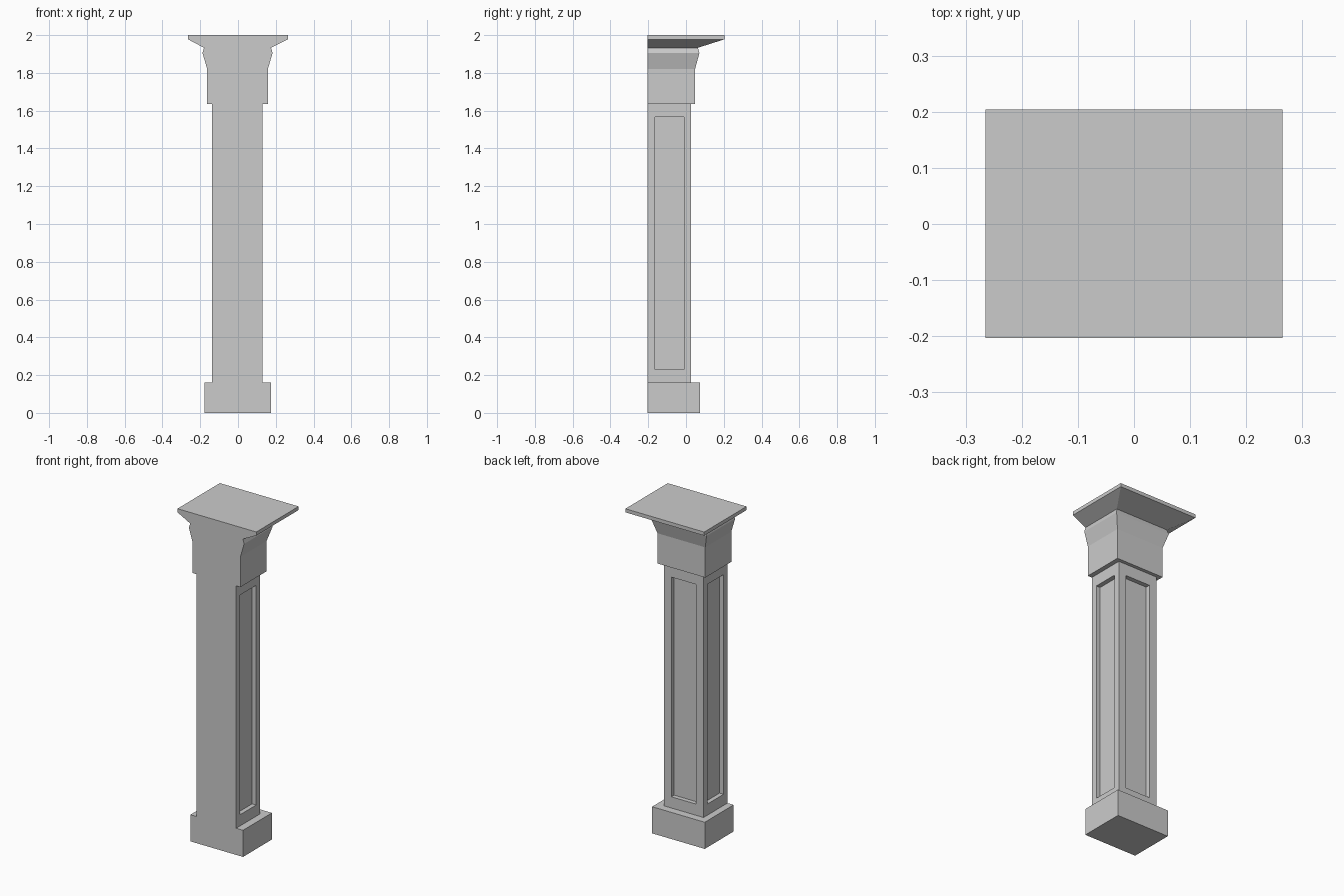
import bpy, bmesh

if "Cube" in bpy.data.objects:
    bpy.data.objects.remove(bpy.data.objects["Cube"])

BACK_WALL = -0.203   # flat front plane shared by every part


def make_object(bm, name):
    bmesh.ops.recalc_face_normals(bm, faces=bm.faces[:])
    mesh = bpy.data.meshes.new(name)
    bm.to_mesh(mesh)
    bm.free()
    obj = bpy.data.objects.new(name, mesh)
    bpy.context.collection.objects.link(obj)
    return obj


def stack(rings):
    """Loft rectangular rings (x0, x1, y_back, z); the front stays flat."""
    bm = bmesh.new()
    loops = []
    for x0, x1, y1, z in rings:
        loops.append([bm.verts.new(p) for p in (
            (x0, BACK_WALL, z), (x1, BACK_WALL, z), (x1, y1, z), (x0, y1, z))])
    for a, b in zip(loops, loops[1:]):
        for i in range(4):
            j = (i + 1) % 4
            bm.faces.new((a[i], a[j], b[j], b[i]))
    bm.faces.new(loops[0][::-1])
    bm.faces.new(loops[-1])
    bmesh.ops.recalc_face_normals(bm, faces=bm.faces[:])
    return bm


# Plinth
make_object(stack([(-0.178, 0.176, 0.074, 0), (-0.178, 0.176, 0.074, 0.162)]), "plinth")

# Shaft with recessed panels on the sides and back
bm = stack([(-0.137, 0.13, 0.027, 0.162), (-0.137, 0.13, 0.027, 1.636)])
bm.normal_update()
panels = [f for f in bm.faces if abs(f.normal.x) > 0.9 or f.normal.y > 0.9]
for face in panels:
    margin = 0.05 if face.normal.y > 0.9 else 0.038
    bmesh.ops.inset_individual(bm, faces=[face], thickness=margin, use_even_offset=True)
    for v in face.verts:
        v.co.z = 0.23 if v.co.z < 1 else 1.566
    bm.normal_update()
    # push the panel inwards with straight walls
    inward = -face.normal * 0.027
    new = bmesh.ops.extrude_discrete_faces(bm, faces=[face])["faces"][0]
    rim = list(new.verts)
    bmesh.ops.translate(bm, verts=rim, vec=inward)
make_object(bm, "shaft")

# Capital: plain block, flared moulding, then the sloped overhanging top
make_object(stack([
    (-0.163, 0.158, 0.048, 1.636),
    (-0.163, 0.158, 0.048, 1.82),
    (-0.188, 0.183, 0.071, 1.905),
    (-0.180, 0.175, 0.063, 1.933),
    (-0.265, 0.265, 0.204, 1.978),
    (-0.265, 0.265, 0.204, 2.0),
]), "capital")
